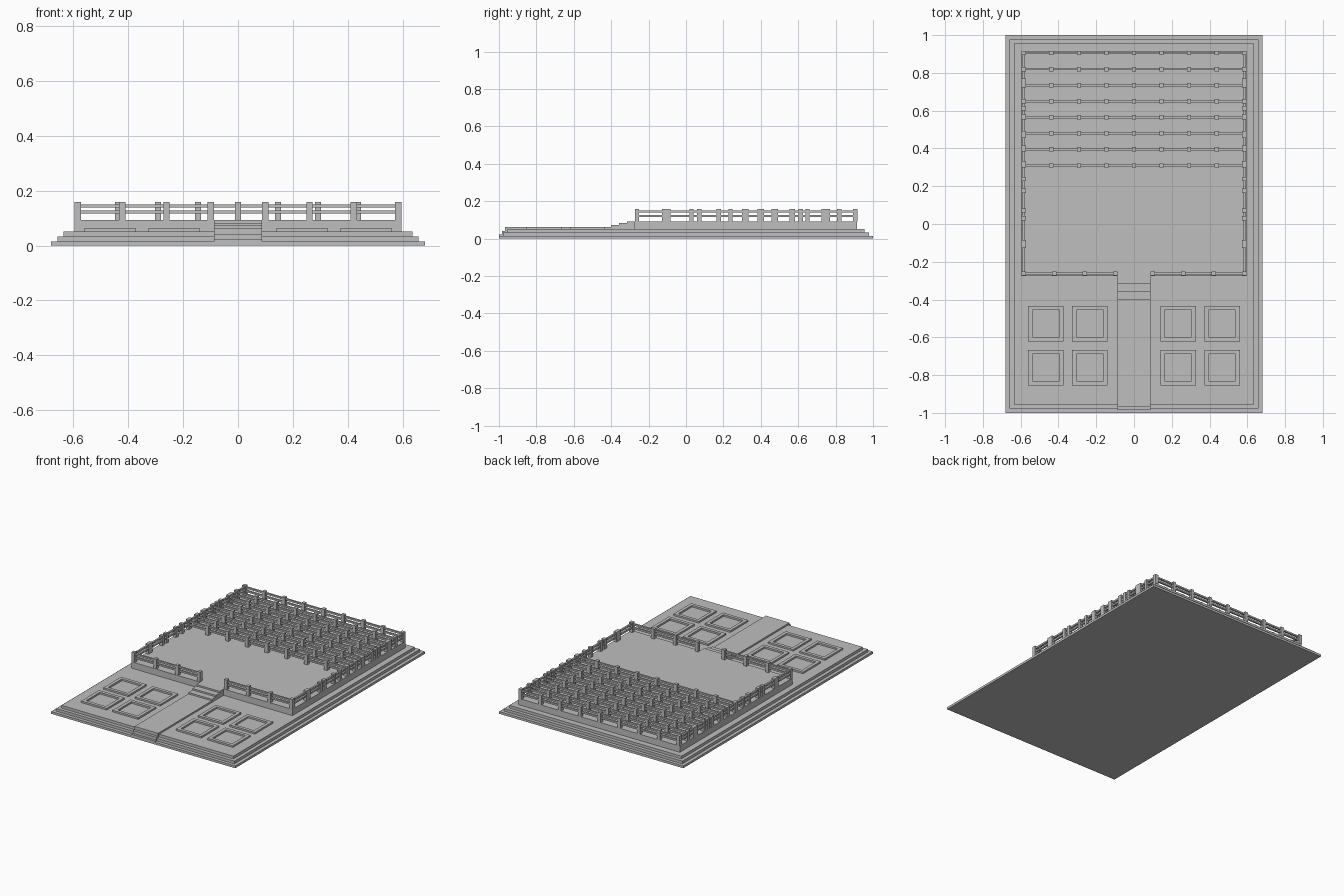
import bpy
import bmesh
from mathutils import Matrix, Vector

cube = bpy.data.objects.get("Cube")
if cube:
    bpy.data.objects.remove(cube, do_unlink=True)

stone = bpy.data.materials.new("grey stone")
stone.use_nodes = True
GREY = (0.52, 0.52, 0.52, 1)
stone.diffuse_color = GREY
stone.node_tree.nodes["Principled BSDF"].inputs["Base Color"].default_value = GREY


def build(name, boxes):
    """One object from boxes given as (x0, x1, y0, y1, z0, z1)."""
    bm = bmesh.new()
    for x0, x1, y0, y1, z0, z1 in boxes:
        centre = Vector((x0 + x1, y0 + y1, z0 + z1)) / 2
        size = (x1 - x0, y1 - y0, z1 - z0)
        bmesh.ops.create_cube(bm, size=1, matrix=Matrix.LocRotScale(centre, None, size))
    mesh = bpy.data.meshes.new(name)
    bm.to_mesh(mesh)
    bm.free()
    mesh.materials.append(stone)
    obj = bpy.data.objects.new(name, mesh)
    bpy.context.collection.objects.link(obj)
    return obj


# Stepped base and raised rear platform
TERRACE, PATH, DECK, TOP = 0.051, 0.062, 0.093, 0.158
FRONT, BACK, SIDE = -0.262, 0.905, 0.583
for name, inset, z0, z1 in (("base_lower", 0, 0, 0.015),
                            ("base_middle", 0.022, 0.015, 0.033),
                            ("base_terrace", 0.045, 0.033, TERRACE)):
    build(name, [(inset - 0.68, 0.68 - inset, inset - 1, 1 - inset, z0, z1)])
build("platform", [(-0.595, 0.595, -0.275, 0.915, TERRACE, DECK)])

# Central path with low steps at its front, and the stair to the platform
HALF = 0.087
build("path", [(-HALF, HALF, y, -0.275, z0, z1) for y, z0, z1 in
               ((-1, 0.015, 0.022), (-0.985, 0.022, 0.042), (-0.967, 0.042, PATH))])
rise = (DECK - PATH) / 3
build("stair", [(-HALF, HALF, -0.4 + 0.042 * i, -0.275, PATH + rise * i, PATH + rise * (i + 1))
                for i in range(3)])


# Square garden bed borders
def border(x, y, half=0.094, w=0.022):
    a, b = half, half - w
    return [(x - a, x + a, y - a, y - b, TERRACE, PATH),
            (x - a, x + a, y + b, y + a, TERRACE, PATH),
            (x - a, x - b, y - b, y + b, TERRACE, PATH),
            (x + b, x + a, y - b, y + b, TERRACE, PATH)]


for side, sign in (("left", 1), ("right", -1)):
    for i, x in enumerate((0.233, 0.466)):
        for j, y in enumerate((-0.527, -0.76)):
            build(f"bed_border_{side}_{i}_{j}", border(sign * x, y))


# Post and rail fences
def fence(name, start, end, bays):
    a, b = Vector(start), Vector(end)
    p, r = 0.0115, 0.006
    boxes = []
    for i in range(bays + 1):
        c = a.lerp(b, i / bays)
        boxes.append((c.x - p, c.x + p, c.y - p, c.y + p, DECK, TOP))
    for z in (0.116, 0.139):
        boxes.append((min(a.x, b.x) - r, max(a.x, b.x) + r,
                      min(a.y, b.y) - r, max(a.y, b.y) + r, z, z + 0.011))
    build(name, boxes)


for i in range(8):
    y = BACK - 0.085 * i
    fence(f"cross_fence_{i}", (-SIDE, y), (SIDE, y), 8)
for side, x in (("left", SIDE), ("right", -SIDE)):
    fence(f"front_fence_{side}", (x, FRONT), (x * 0.17, FRONT), 3)
    for bays in (7, 8):
        fence(f"side_fence_{side}_{bays}", (x, FRONT), (x, BACK), bays)
